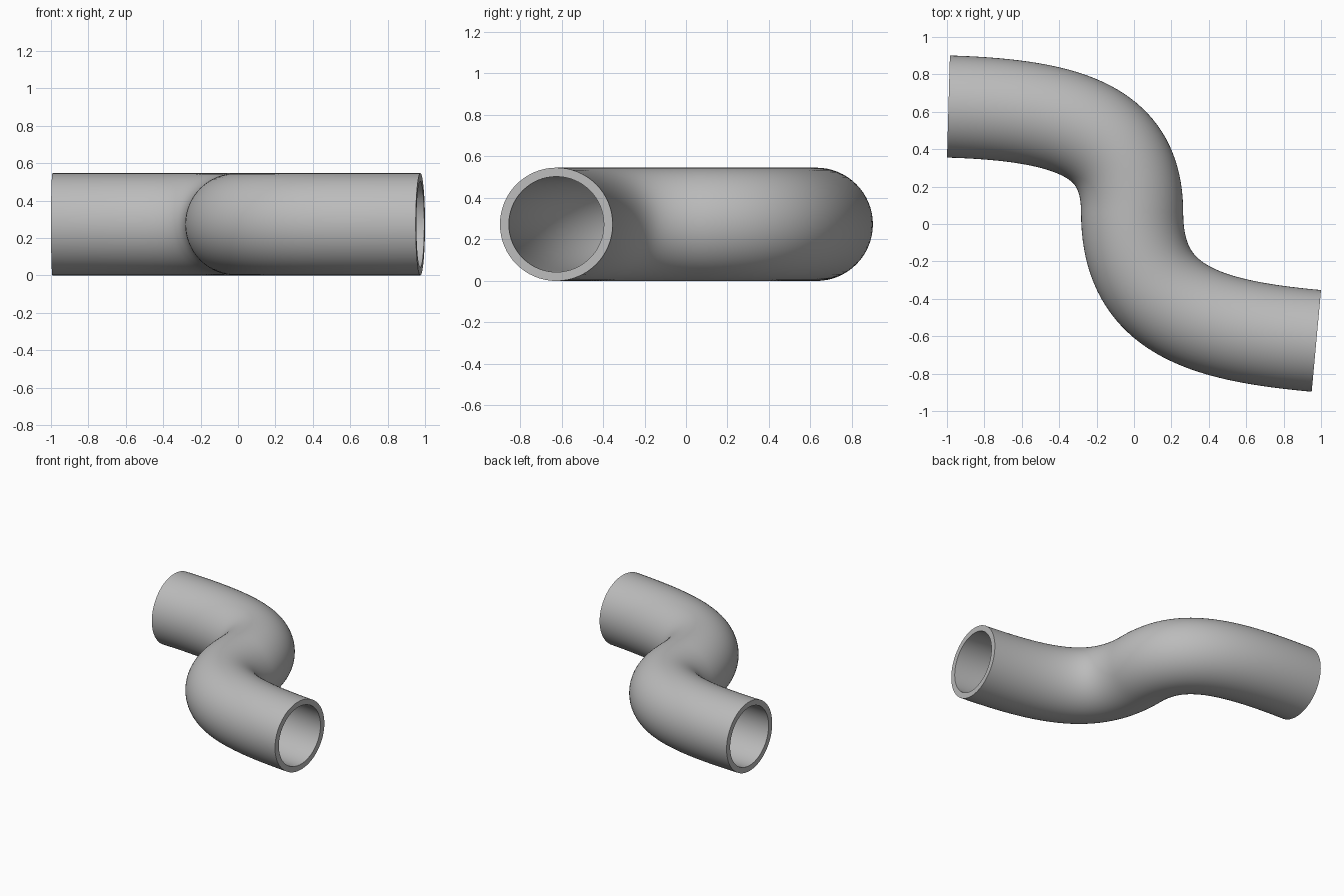
import bpy
import bmesh
import math
from mathutils import Vector
from mathutils.geometry import interpolate_bezier

cube = bpy.data.objects.get("Cube")
if cube:
    bpy.data.objects.remove(cube, do_unlink=True)

OUTER, INNER = 0.273, 0.23
SIDES, STEPS = 64, 40

grey = bpy.data.materials.new("pipe grey")
grey.use_nodes = True
colour = (0.5, 0.5, 0.5, 1)
grey.diffuse_color = colour
grey.node_tree.nodes["Principled BSDF"].inputs["Base Color"].default_value = colour

# Centre line: two Bezier bends meeting in the middle
start, middle, end = [Vector((x, y, OUTER)) for x, y in
                      ((-0.992, 0.628), (-0.01, 0.06), (0.975, -0.625))]
bends = [
    (start, start + Vector((0.7, -0.02, 0)), middle + Vector((0, 0.41, 0)), middle),
    (middle, middle - Vector((0, 0.52, 0)), end + Vector((-0.6, 0.055, 0)), end),
]
path = interpolate_bezier(*bends[0], STEPS) + interpolate_bezier(*bends[1], STEPS)[1:]


def tangent(i):
    if i == 0:
        return (bends[0][1] - start).normalized()
    if i == len(path) - 1:
        return (end - bends[1][2]).normalized()
    return (path[i + 1] - path[i - 1]).normalized()


def add_wall(bm, radius):
    """Sweep a circle along the centre line and return its rings."""
    rings = []
    for i, centre in enumerate(path):
        side = tangent(i).cross(Vector((0, 0, 1)))
        ring = []
        for k in range(SIDES):
            a = math.tau * k / SIDES
            offset = side * math.cos(a) + Vector((0, 0, math.sin(a)))
            ring.append(bm.verts.new(centre + offset * radius))
        rings.append(ring)
    for a, b in zip(rings, rings[1:]):
        bridge(bm, a, b)
    return rings


def bridge(bm, a, b):
    for k in range(SIDES):
        n = (k + 1) % SIDES
        bm.faces.new((a[k], a[n], b[n], b[k]))


# Hollow pipe: outer wall, inner wall and a flat rim at each open end
bm = bmesh.new()
outer = add_wall(bm, OUTER)
inner = add_wall(bm, INNER)
for e in (0, -1):
    bridge(bm, outer[e], inner[e])
bmesh.ops.recalc_face_normals(bm, faces=bm.faces)
mesh = bpy.data.meshes.new("bent_pipe")
bm.to_mesh(mesh)
bm.free()
mesh.materials.append(grey)
pipe = bpy.data.objects.new("bent_pipe", mesh)
bpy.context.collection.objects.link(pipe)

# Smooth walls with crisp rims
bpy.ops.object.select_all(action="DESELECT")
pipe.select_set(True)
bpy.context.view_layer.objects.active = pipe
bpy.ops.object.shade_smooth_by_angle(angle=math.radians(40))
